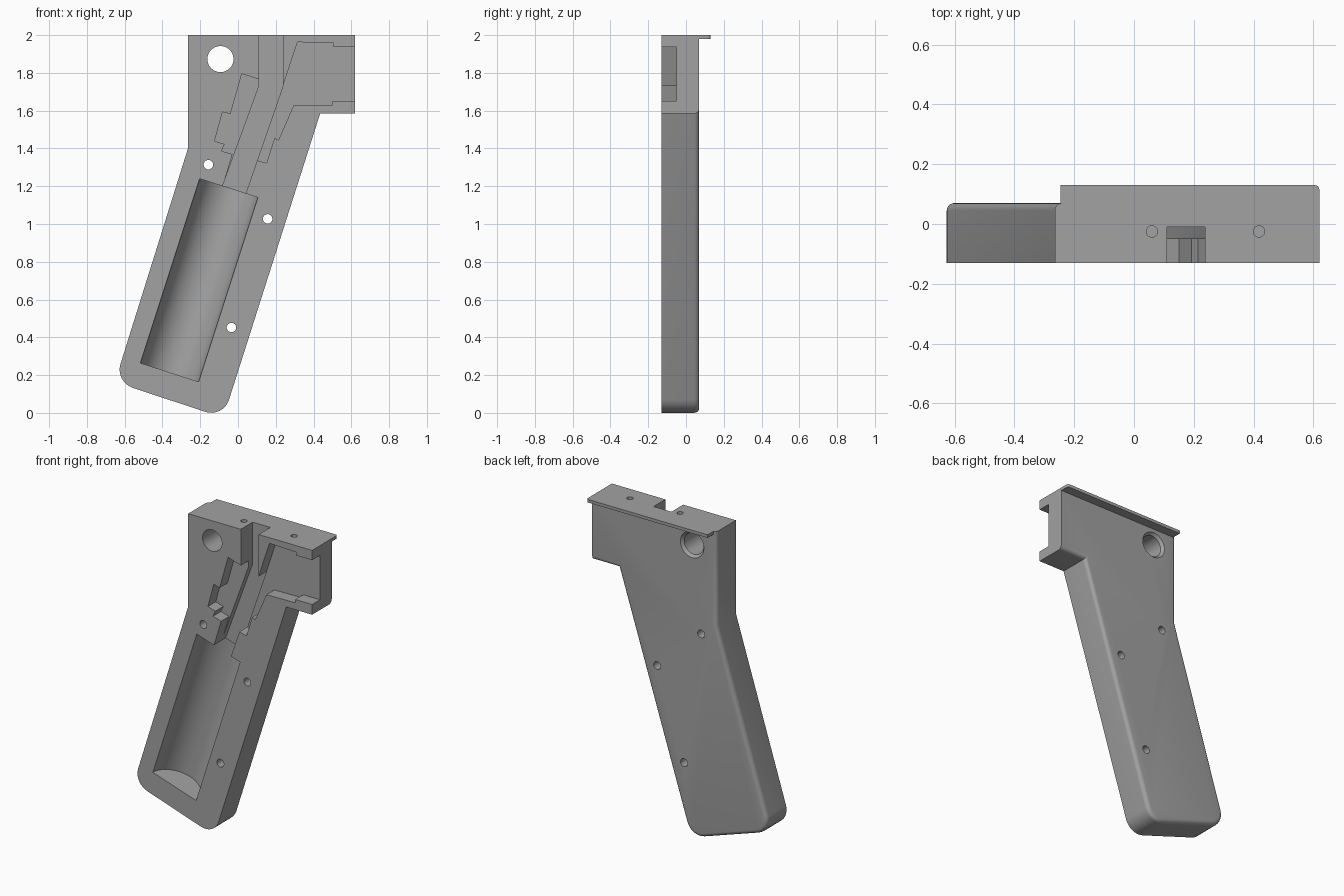
import bpy, bmesh, math
from mathutils import Matrix, Vector

cube = bpy.data.objects.get("Cube")
if cube:
    bpy.data.objects.remove(cube, do_unlink=True)

FRONT, BACK = -0.13, 0.07
grey = bpy.data.materials.new("plain grey")
grey.use_nodes = True
COLOUR = (0.36, 0.36, 0.36, 1)
grey.diffuse_color = COLOUR
grey.node_tree.nodes["Principled BSDF"].inputs["Base Color"].default_value = COLOUR


def finish(bm, name):
    bmesh.ops.recalc_face_normals(bm, faces=bm.faces)
    mesh = bpy.data.meshes.new(name)
    bm.to_mesh(mesh)
    bm.free()
    obj = bpy.data.objects.new(name, mesh)
    mesh.materials.append(grey)
    bpy.context.collection.objects.link(obj)
    return obj


def prism(outline, y0, y1):
    """Extrude an x-z outline from y0 to y1."""
    bm = bmesh.new()
    face = bm.faces.new([bm.verts.new((x, y0, z)) for x, z in outline])
    ext = bmesh.ops.extrude_face_region(bm, geom=[face])["geom"]
    bmesh.ops.translate(bm, vec=(0, y1 - y0, 0),
                        verts=[g for g in ext if isinstance(g, bmesh.types.BMVert)])
    return bm


def rod(a, b, r1, r2=None, sides=32):
    """Round bar or cone between two points."""
    a, b = Vector(a), Vector(b)
    bm = bmesh.new()
    turn = (b - a).to_track_quat("Z", "Y").to_matrix().to_4x4()
    bmesh.ops.create_cone(bm, cap_ends=True, segments=sides, radius1=r1,
                          radius2=r1 if r2 is None else r2, depth=(b - a).length,
                          matrix=Matrix.Translation((a + b) / 2) @ turn)
    return bm


def cut(obj, bm):
    cutter = finish(bm, "cutter")
    cutter.hide_render = True
    mod = obj.modifiers.new("cut", "BOOLEAN")
    mod.operation, mod.solver, mod.object = "DIFFERENCE", "EXACT", cutter
    bpy.context.view_layer.objects.active = obj
    bpy.ops.object.modifier_apply(modifier=mod.name)
    bpy.data.objects.remove(cutter, do_unlink=True)


def fillet(corner, before, after, r, steps=8):
    """Points rounding a square corner."""
    c, u, v = (Vector(p) for p in (corner, before, after))
    u, v = (u - c).normalized(), (v - c).normalized()
    centre = c + r * (u + v)
    return [tuple(centre - r * (v * math.cos(t) + u * math.sin(t)))
            for t in (i * math.pi / 2 / steps for i in range(steps + 1))]


# Grip half shell: slanted handle with a square head
heel, toe = (-0.652, 0.164), (-0.078, -0.026)
shoulder, throat = (-0.265, 1.4), (0.435, 1.585)
outline = [(-0.265, 2), shoulder, *fillet(heel, shoulder, toe, 0.1),
           *fillet(toe, heel, throat, 0.1), throat, (0.62, 1.585), (0.62, 2)]
bm = prism(outline, FRONT, BACK)


def rounded(edge):
    a, b = (v.co for v in edge.verts)
    on_back = min(a.y, b.y) > BACK - 0.001
    return on_back and not min(a.z, b.z) > 1.99 and not min(a.x, b.x) > 0.61


bmesh.ops.bevel(bm, geom=[e for e in bm.edges if rounded(e)], offset=0.025,
                segments=5, profile=0.5, affect="EDGES")
grip = finish(bm, "grip_shell")

# Half-round chamber in the handle
cut(grip, rod((-0.3625, FRONT, 0.2145), (-0.049, FRONT, 1.19), 0.162, sides=64))

# Deep channel from the top edge down to the chamber
cut(grip, prism([(0.111, 2.1), (0.238, 2.1), (0.238, 1.73), (0.03, 1.13),
                 (-0.09, 1.17), (-0.082, 1.2), (0.111, 1.73)], -0.2, -0.01))

# Shallow stepped pocket behind the channel
cut(grip, prism([(0.02, 1.795), (0.13, 1.76), (0.13, 1.65), (-0.02, 1.2),
                 (-0.08, 1.2), (-0.029, 1.37), (-0.087, 1.386), (-0.071, 1.423),
                 (-0.124, 1.439), (-0.082, 1.593), (-0.04, 1.582)], -0.2, -0.05))

# Shallow pocket opening through the end of the head
cut(grip, prism([(0.315, 1.963), (0.505, 1.957), (0.505, 1.937), (0.7, 1.937),
                 (0.7, 1.651), (0.5, 1.651), (0.5, 1.63), (0.294, 1.627),
                 (0.214, 1.444), (0.193, 1.455), (0.151, 1.323), (0.093, 1.339),
                 (0.036, 1.155), (0.0, 1.18), (0.17, 1.7), (0.238, 1.73)], -0.2, -0.05))

# Large through hole, flared at the back
cut(grip, rod((-0.093, -0.2, 1.873), (-0.093, 0.2, 1.873), 0.069, sides=48))
cut(grip, rod((-0.093, 0.05, 1.873), (-0.093, 0.08, 1.873), 0.067, 0.092, sides=48))

# Screw holes through the shell
for x, z in ((-0.157, 1.314), (0.157, 1.027), (-0.035, 0.452)):
    cut(grip, rod((x, -0.2, z), (x, 0.2, z), 0.025))

# Blind screw holes in the top
for x in (0.06, 0.418):
    cut(grip, rod((x, -0.025, 1.85), (x, -0.025, 2.1), 0.019))

# Thin lip along the top back edge
bm = prism([(-0.245, 1.98), (0.62, 1.98), (0.62, 2), (-0.245, 2)], BACK, 0.13)
corner = [e for e in bm.edges if all(v.co.x > 0.6 and v.co.y > 0.12 for v in e.verts)]
bmesh.ops.bevel(bm, geom=corner, offset=0.015, segments=4, profile=0.5, affect="EDGES")
lip = finish(bm, "top_lip")

# Smooth curved walls, keep sharp edges
bpy.ops.object.select_all(action="DESELECT")
for obj in (grip, lip):
    obj.select_set(True)
bpy.context.view_layer.objects.active = grip
bpy.ops.object.shade_smooth_by_angle(angle=math.radians(30))
